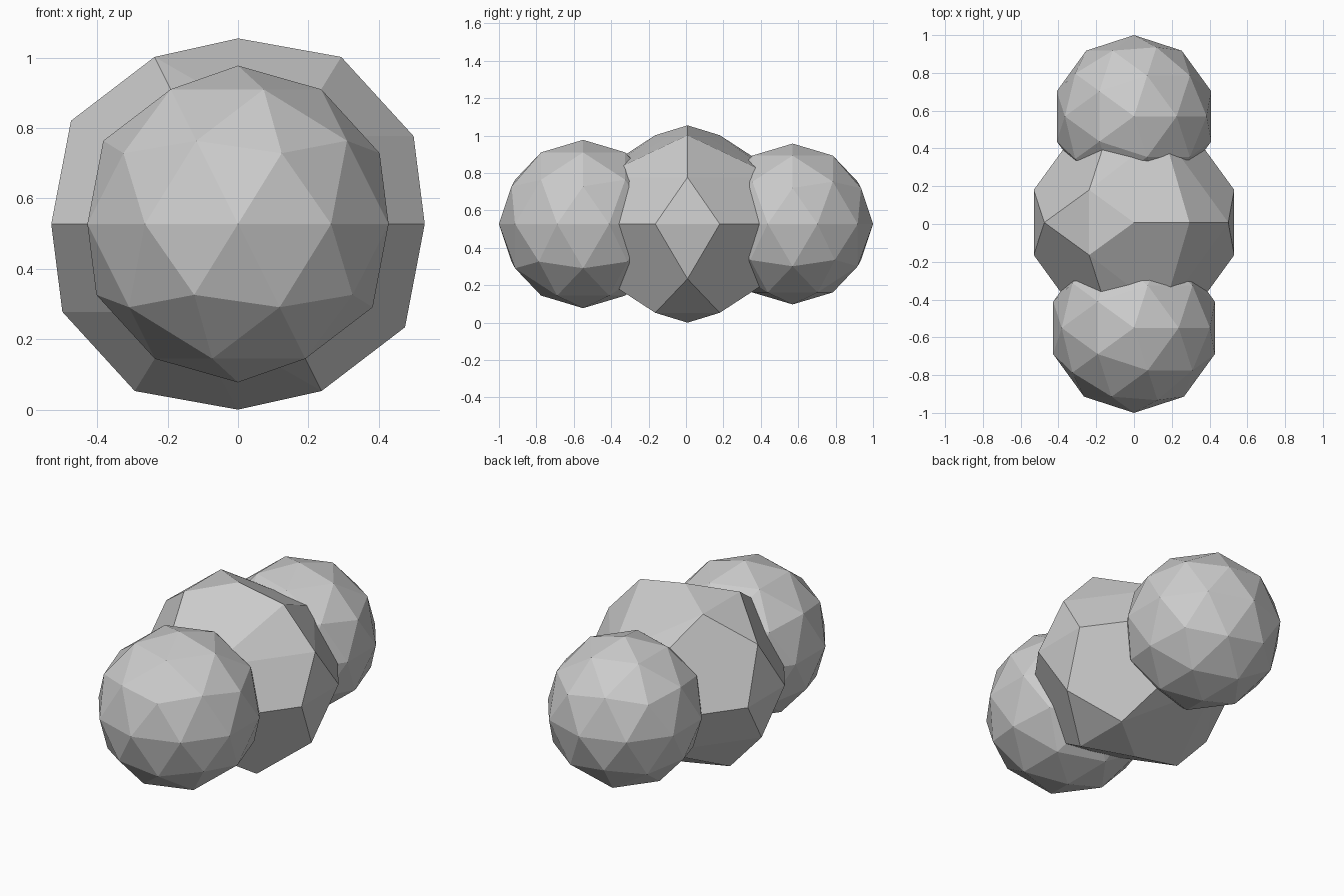
import bpy, bmesh

if "Cube" in bpy.data.objects:
    bpy.data.objects.remove(bpy.data.objects["Cube"])

MID_Z = 0.5275

grey = bpy.data.materials.new("light grey")
grey.diffuse_color = (0.6, 0.6, 0.6, 1.0)
grey.use_nodes = True
grey.node_tree.nodes["Principled BSDF"].inputs["Base Color"].default_value = grey.diffuse_color


def ball(name, radius, y, simplify=False):
    """Low-poly icosphere; the simplified one has broader facets."""
    bm = bmesh.new()
    bmesh.ops.create_icosphere(bm, subdivisions=2, radius=radius)
    if simplify:
        # drop the two rings of points beside the joints, flatten the poles, re-skin
        bmesh.ops.delete(bm, geom=[f for f in bm.faces], context='FACES_KEEP_BOUNDARY')
        bm.free()
        bm = bmesh.new()
        src = bmesh.new()
        bmesh.ops.create_icosphere(src, subdivisions=2, radius=radius)
        for v in src.verts:
            if not 0.45 < abs(v.co.y) / radius < 0.55:
                co = v.co.copy()
                co.z = max(-MID_Z, min(MID_Z, co.z))
                bm.verts.new(co)
        src.free()
        hull = bmesh.ops.convex_hull(bm, input=list(bm.verts))
        loose = [v for v in bm.verts if not v.link_faces]
        bmesh.ops.delete(bm, geom=loose, context='VERTS')
        bmesh.ops.recalc_face_normals(bm, faces=list(bm.faces))
    mesh = bpy.data.meshes.new(name)
    bm.to_mesh(mesh)
    bm.free()
    mesh.materials.append(grey)
    obj = bpy.data.objects.new(name, mesh)
    obj.location = (0, y, MID_Z)
    bpy.context.collection.objects.link(obj)
    return obj


# three balls in a row
ball("front_ball", 0.45, -0.55)
ball("middle_ball", 0.558, 0.008, simplify=True)
ball("back_ball", 0.43, 0.57)
